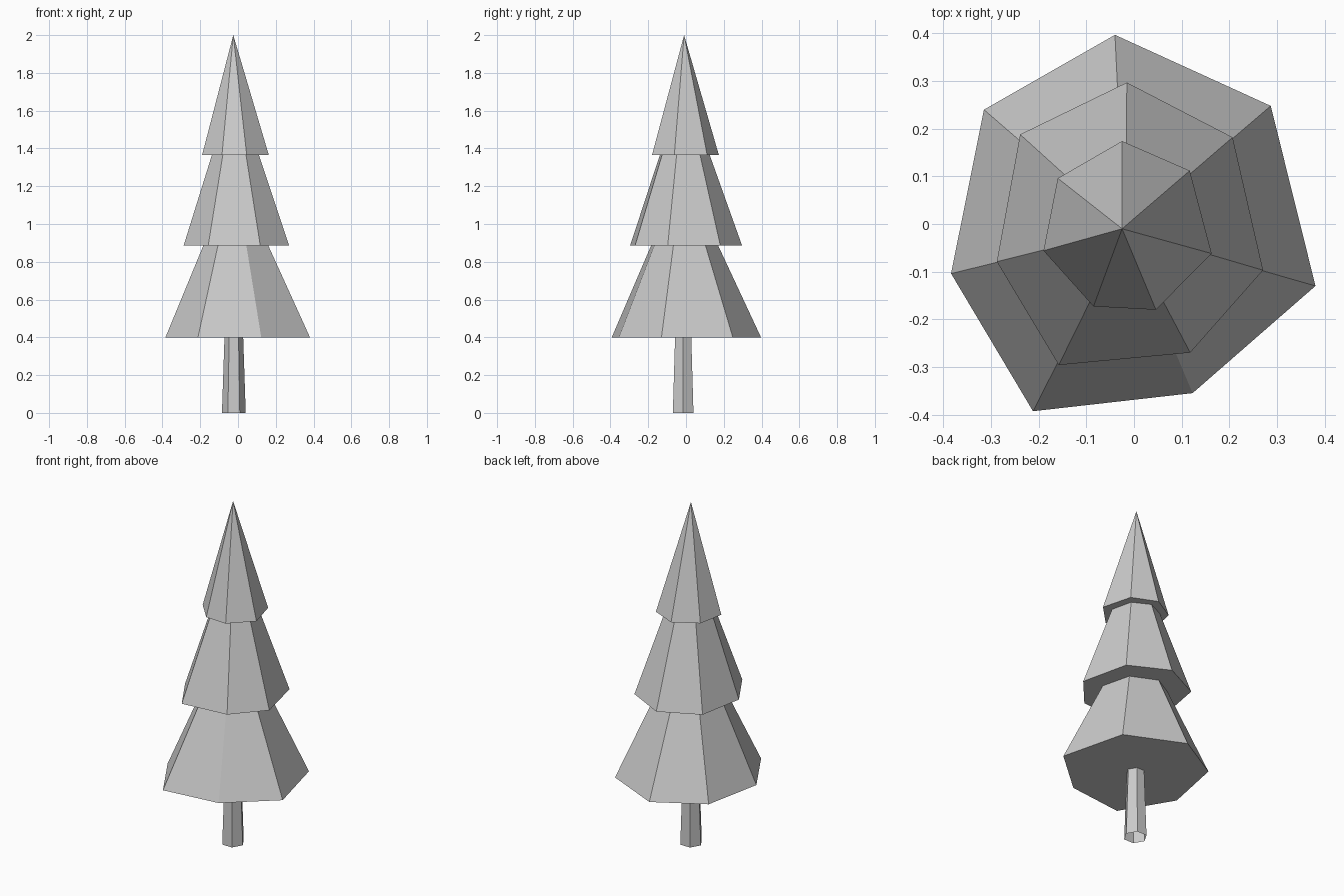
import bpy, bmesh, math

cube = bpy.data.objects.get("Cube")
if cube:
    bpy.data.objects.remove(cube, do_unlink=True)

grey = bpy.data.materials.new("plain grey")
grey.use_nodes = True
colour = (0.6, 0.6, 0.6, 1)
grey.diffuse_color = colour
grey.node_tree.nodes["Principled BSDF"].inputs["Base Color"].default_value = colour


def loft(name, ring, centre, z0, z1, scale, floor=True):
    """Taper an outline from z0 up to z1; a scale of zero ends in a point."""
    bm = bmesh.new()
    low = [bm.verts.new((x, y, z0)) for x, y in ring]
    cx, cy = centre
    if scale:
        high = [bm.verts.new((cx + (x - cx) * scale, cy + (y - cy) * scale, z1))
                for x, y in ring]
        bm.faces.new(high)
    else:
        tip = bm.verts.new((cx, cy, z1))
    for i in range(len(ring)):
        j = (i + 1) % len(ring)
        if scale:
            bm.faces.new((low[i], low[j], high[j], high[i]))
        else:
            bm.faces.new((low[i], low[j], tip))
    base = bm.faces.new(low[::-1])
    bmesh.ops.recalc_face_normals(bm, faces=bm.faces)
    if not floor:
        bmesh.ops.delete(bm, geom=[base], context='FACES_ONLY')
    mesh = bpy.data.meshes.new(name)
    bm.to_mesh(mesh)
    bm.free()
    mesh.materials.append(grey)
    obj = bpy.data.objects.new(name, mesh)
    bpy.context.collection.objects.link(obj)
    return obj


# Trunk: tapered hexagon, open at the foot
hexagon = [(-0.022 + 0.063 * math.cos(a * math.pi / 3),
            -0.015 + 0.063 * math.sin(a * math.pi / 3)) for a in range(6)]
loft("trunk", hexagon, (-0.022, -0.015), 0, 0.41, 0.78, floor=False)

# Foliage: three uneven seven-sided tiers, listed anticlockwise
lower = [(-0.04, 0.397), (-0.315, 0.24), (-0.384, -0.104), (-0.212, -0.393),
         (0.123, -0.355), (0.381, -0.13), (0.287, 0.248)]
middle = [(-0.015, 0.297), (-0.239, 0.188), (-0.288, -0.079), (-0.158, -0.296),
          (0.118, -0.27), (0.271, -0.097), (0.207, 0.182)]
upper = [(-0.025, 0.174), (-0.16, 0.096), (-0.19, -0.056), (-0.085, -0.173),
         (0.046, -0.18), (0.163, -0.062), (0.117, 0.112)]
loft("lower_foliage", lower, (-0.02, -0.015), 0.4, 0.89, 0.445)
loft("middle_foliage", middle, (-0.018, -0.012), 0.885, 1.37, 0.44)
loft("upper_foliage", upper, (-0.025, -0.01), 1.365, 2.0, 0)
